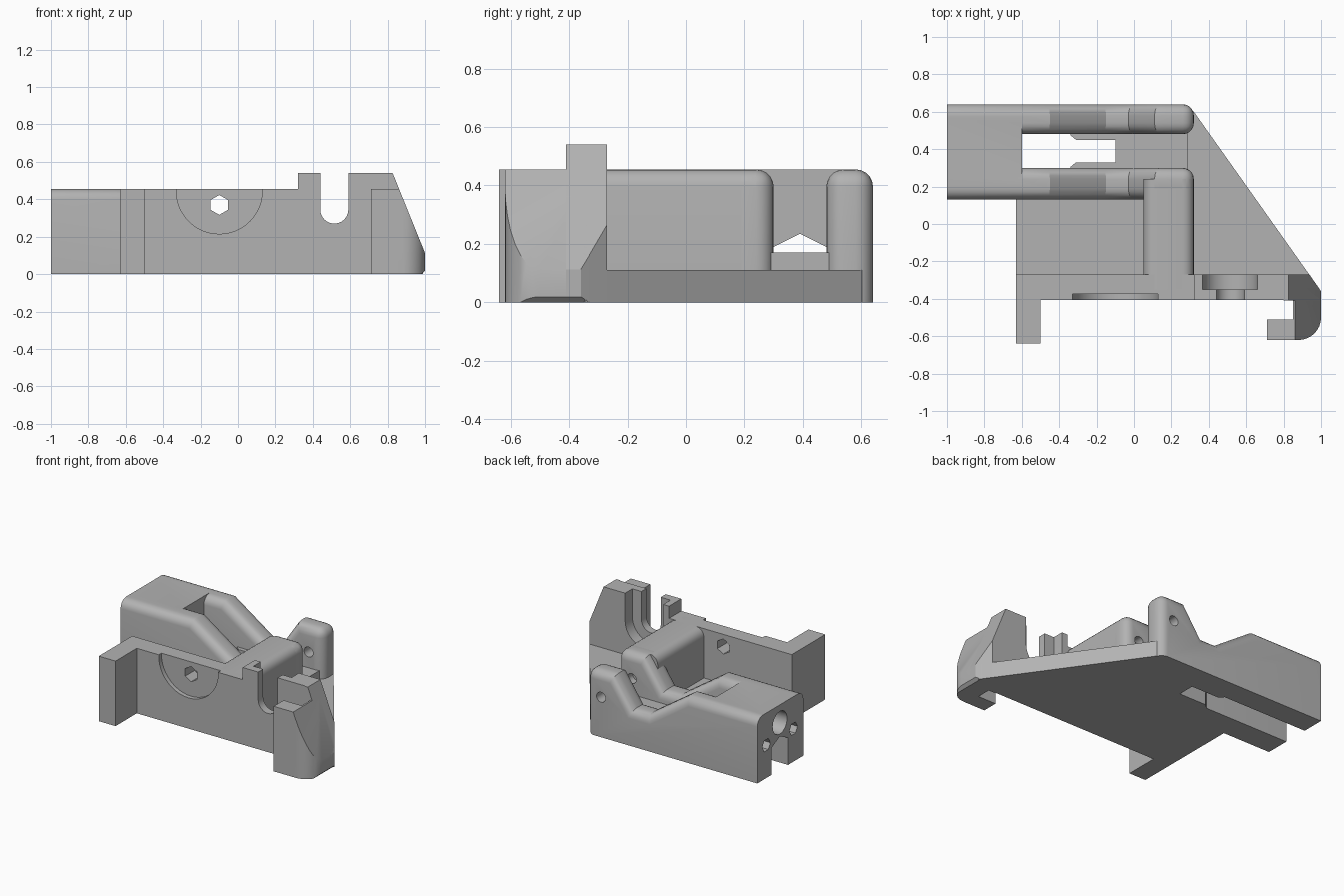
import bpy, bmesh, math
from mathutils import Vector

if "Cube" in bpy.data.objects:
    bpy.data.objects.remove(bpy.data.objects["Cube"], do_unlink=True)

grey = bpy.data.materials.new("plain grey")
grey.use_nodes = True
colour = (0.45, 0.45, 0.45, 1)
grey.diffuse_color = colour
grey.node_tree.nodes["Principled BSDF"].inputs["Base Color"].default_value = colour


def prism(name, points, lo, hi, axis, bevel=0, rule=None):
    """Extrude a flat outline along x, y or z, then round the edges picked by rule."""
    place = {"x": lambda a, b, c: (c, a, b),
             "y": lambda a, b, c: (a, c, b),
             "z": lambda a, b, c: (a, b, c)}[axis]
    bm = bmesh.new()
    face = bm.faces.new([bm.verts.new(place(a, b, lo)) for a, b in points])
    new = bmesh.ops.extrude_face_region(bm, geom=[face])["geom"]
    shift = Vector(place(0, 0, hi - lo))
    bmesh.ops.translate(bm, vec=shift, verts=[v for v in new if isinstance(v, bmesh.types.BMVert)])
    bmesh.ops.recalc_face_normals(bm, faces=bm.faces)
    if bevel:
        picked = [e for e in bm.edges if rule(e.verts[0].co, e.verts[1].co)]
        bmesh.ops.bevel(bm, geom=picked, offset=bevel, segments=5, profile=0.5, affect="EDGES")
    mesh = bpy.data.meshes.new(name)
    bm.to_mesh(mesh)
    bm.free()
    mesh.materials.append(grey)
    obj = bpy.data.objects.new(name, mesh)
    bpy.context.collection.objects.link(obj)
    return obj


def rect(a0, a1, b0, b1):
    return [(a0, b0), (a1, b0), (a1, b1), (a0, b1)]


def arc(a, b, r, start, end, n):
    angles = [math.radians(start + (end - start) * i / n) for i in range(n + 1)]
    return [(a + r * math.cos(t), b + r * math.sin(t)) for t in angles]


def ring(a, b, r, n):
    return arc(a, b, r, 0, 360, n)[:-1]


def combine(obj, others, operation):
    """Boolean the helpers into obj and discard them."""
    for other in others:
        mod = obj.modifiers.new(operation, "BOOLEAN")
        mod.operation, mod.object, mod.solver = operation, other, "EXACT"
        graph = bpy.context.evaluated_depsgraph_get()
        mesh = bpy.data.meshes.new_from_object(obj.evaluated_get(graph))
        obj.modifiers.clear()
        obj.data = mesh
        bpy.data.objects.remove(other, do_unlink=True)


TOP, PLATE, END = 0.455, 0.11, 0.32

# Two humped arms with rounded tops and tips
arm_profile = [(-1, 0), (END, 0), (END, TOP), (0.11, TOP), (-0.03, 0.25),
               (-0.15, 0.25), (-0.45, TOP), (-1, TOP)]


def arm_edges(p, q):
    along = abs(p.y - q.y) < 0.001
    tip = min(p.x, q.x) > END - 0.01
    return (along and min(p.z, q.z) > 0.2) or (along and tip and p.z != q.z) or (tip and p.z > 0.2)


arms = []
for name, y0, y1 in (("inner_arm", 0.13, 0.30), ("outer_arm", 0.48, 0.64)):
    arm = prism(name, arm_profile, y0, y1, "y", 0.06, arm_edges)
    combine(arm, [prism("pin_hole", ring(0.21, 0.28, 0.035, 16), y0 - 0.1, y1 + 0.1, "y")], "DIFFERENCE")
    arms.append(arm)

# Bridge joining the arms, with a peaked roof over the open slot
roof = [(0.21, 0.19), (0.30, 0.19), (0.39, 0.235), (0.48, 0.19), (0.57, 0.19), (0.57, TOP), (0.21, TOP)]
bridge = prism("arm_bridge", roof, -1, -0.6, "x")
for part in arms:
    combine(bridge, [part], "UNION")
bridge.name = "slotted_arms"
combine(bridge, [prism("socket", ring(y, z, r, n), -1.1, -0.9, "x")
                 for y, z, r, n in ((0.54, 0.23, 0.045, 6), (0.24, 0.23, 0.045, 6), (0.39, 0.33, 0.08, 16))],
        "DIFFERENCE")

# Base plate
plate = prism("base_plate", [(-0.63, -0.4), (0.86, -0.4), (0.99, -0.345), (END, 0.6), (0.28, 0.62),
                             (-0.1, 0.62), (-0.1, 0.2), (-0.63, 0.2)], 0, PLATE, "z")
floor = prism("arm_gap_floor", rect(-0.1, END - 0.03, 0.27, 0.52), 0, 0.17, "z")
for side in (-1, 1):
    rail = [(-0.05, 0.39 + side * 0.12), (-0.34, 0.39 + side * 0.12), (-0.34, 0.39 + side * 0.085),
            (-0.31, 0.39 + side * 0.06), (-0.05, 0.39 + side * 0.06)]
    prism("left_gap_rail" if side > 0 else "right_gap_rail", rail, 0, 0.17, "z")

# Cross ridge between inner arm and front wall
ridge = prism("cross_ridge", rect(0.05, END, 0.05, TOP), -0.35, 0.24, "y", 0.06,
              lambda p, q: p.z > 0.4 and q.z > 0.4 and abs(p.x - q.x) < 0.001)

# Front wall with raised lugs and a round-bottomed notch
HIGH = 0.54
wall_outline = ([(-0.63, 0), (0.82, 0), (0.82, HIGH), (0.59, HIGH)]
                + arc(0.515, 0.345, 0.075, 0, -180, 12)
                + [(0.44, HIGH), (END, HIGH), (END, TOP), (-0.63, TOP)])
wall = prism("front_wall", wall_outline, -0.405, -0.27, "y")
recess = prism("nut_recess", [(0.66, 0.7)] + arc(0.5125, 0.345, 0.1475, 0, -180, 16) + [(0.365, 0.7)],
               -0.35, -0.2, "y")
dial = prism("dial_recess", ring(-0.1, TOP - 0.01, 0.23, 48), -0.5, -0.375, "y")
hexagon = prism("hex_hole", arc(-0.1, 0.37, 0.053, 30, 330, 5), -0.5, -0.2, "y")
combine(wall, [recess, dial, hexagon], "DIFFERENCE")

# Front left-hand leg
prism("straight_leg", rect(-0.63, -0.5, -0.64, -0.38), 0, TOP, "z")

# Hooked corner, trimmed by a sloping outer side
post = prism("corner_post", [(0.8, -0.41), (1, -0.41), (1, -0.36), (0.938, -0.27), (0.8, -0.27)], 0, HIGH, "z")
hook = prism("corner_hook", [(0.71, -0.51), (0.71, -0.62)] + arc(0.88, -0.5, 0.12, -90, 0, 8)
             + [(1, -0.36), (0.98, -0.33), (0.82, -0.33), (0.82, -0.4), (0.85, -0.4), (0.85, -0.51)], 0, TOP, "z")
for part in (post, hook):
    wedge = prism("slope_trim", [(0.5, -0.1), (0.98, -0.1), (0.98, 0), (1.001, 0.02), (1.001, 0.11),
                                 (0.825, 0.545), (0.5, 0.6)], -1, 1, "y")
    combine(part, [wedge], "INTERSECT")

# Smooth the rounded parts, keep hard edges crisp
bpy.ops.object.select_all(action="DESELECT")
for part in (bridge, ridge, wall, hook):
    part.select_set(True)
bpy.context.view_layer.objects.active = bridge
bpy.ops.object.shade_smooth_by_angle(angle=math.radians(30))
